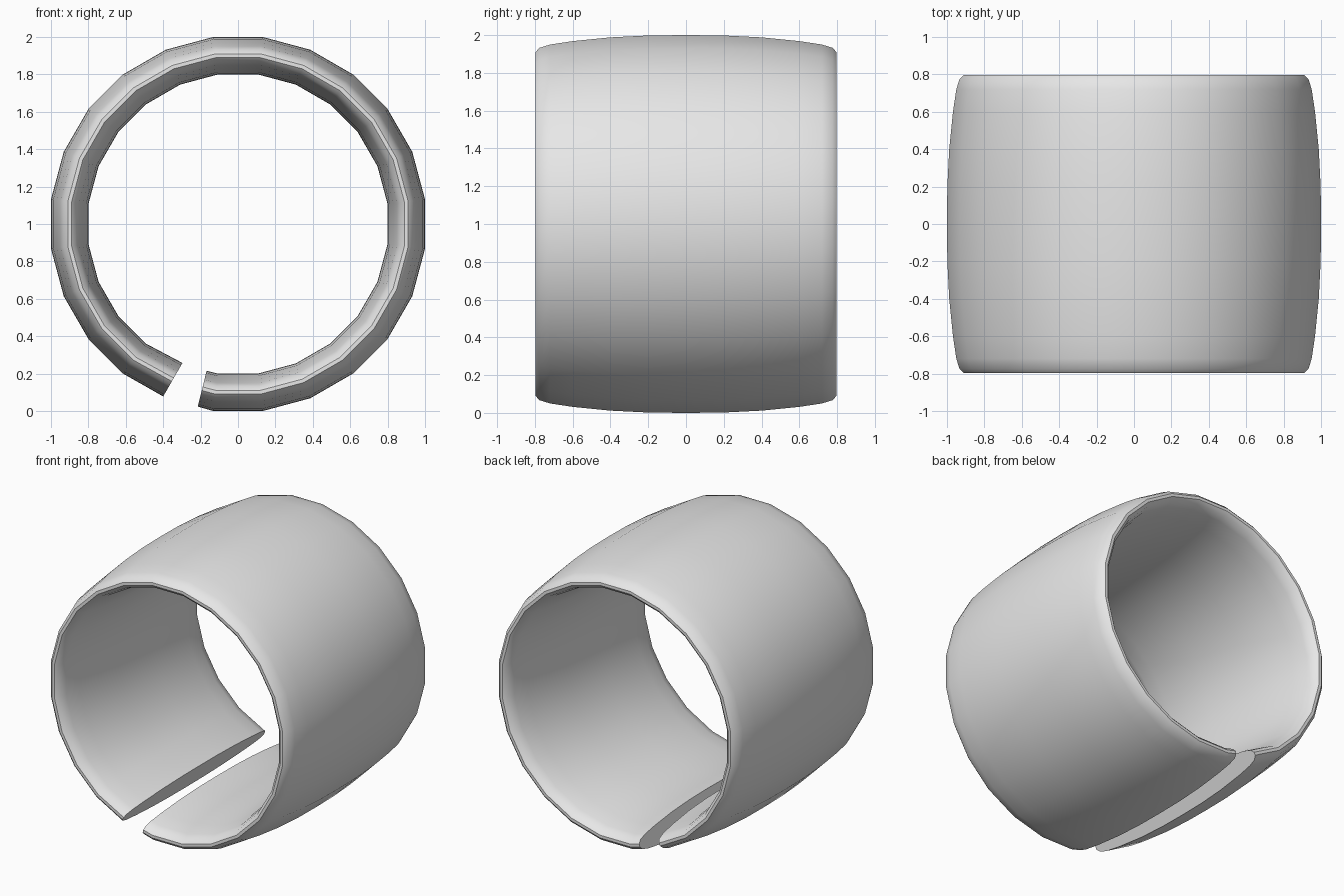
import bpy
import bmesh
from math import sin, cos, radians
from mathutils import Vector

cube = bpy.data.objects.get("Cube")
if cube:
    bpy.data.objects.remove(cube, do_unlink=True)

# Plain grey material
grey = bpy.data.materials.new("plain grey")
grey.use_nodes = True
colour = (0.8, 0.8, 0.8, 1)
grey.diffuse_color = colour
grey.node_tree.nodes["Principled BSDF"].inputs["Base Color"].default_value = colour

# Lens-shaped cross-section: (position across the band, half thickness)
half = [(0, 0.1), (0.2, 0.098), (0.4, 0.088), (0.6, 0.068),
        (0.72, 0.05), (0.775, 0.033), (0.797, 0.01)]
outer = [(-y, d) for y, d in half[:0:-1]] + half
profile = outer + [(y, -d) for y, d in reversed(outer)]

THICK = 0.1
SEGMENTS = 24
STEP = 360 / SEGMENTS
SCALE = 1 / cos(radians(STEP / 2))  # flats, not corners, touch the bounds


def spoke(angle):
    """Inner and outer point of the band, angle measured from straight down."""
    a = radians(angle)
    way = Vector((sin(a), -cos(a))) * SCALE
    up = Vector((0, 1))
    return up + way * (0.9 - THICK), up + way * (0.9 + THICK)


# Spokes round the ring, with the two slanted cuts of the gap at the ends
spokes = [(Vector((-0.168, 0.215)), Vector((-0.215, 0.024)))]
spokes += [spoke(STEP * (i - 0.5)) for i in range(SEGMENTS - 1)]
spokes.append((Vector((-0.297, 0.257)), Vector((-0.4, 0.078))))

# Open band
bm = bmesh.new()
rings = []
for inner, out in spokes:
    ring = []
    for y, d in profile:
        p = inner.lerp(out, (d / THICK + 1) / 2)
        ring.append(bm.verts.new((p.x, y, p.y)))
    rings.append(ring)
n = len(profile)
for a, b in zip(rings, rings[1:]):
    for i in range(n):
        j = (i + 1) % n
        bm.faces.new((a[i], a[j], b[j], b[i]))

# Flat end faces at the gap
bm.faces.new(rings[0])
bm.faces.new(rings[-1])
bmesh.ops.recalc_face_normals(bm, faces=bm.faces)

mesh = bpy.data.meshes.new("open_band")
bm.to_mesh(mesh)
bm.free()
mesh.materials.append(grey)
band = bpy.data.objects.new("open_band", mesh)
bpy.context.collection.objects.link(band)

bpy.ops.object.select_all(action="DESELECT")
band.select_set(True)
bpy.context.view_layer.objects.active = band
bpy.ops.object.shade_smooth_by_angle(angle=radians(35))
